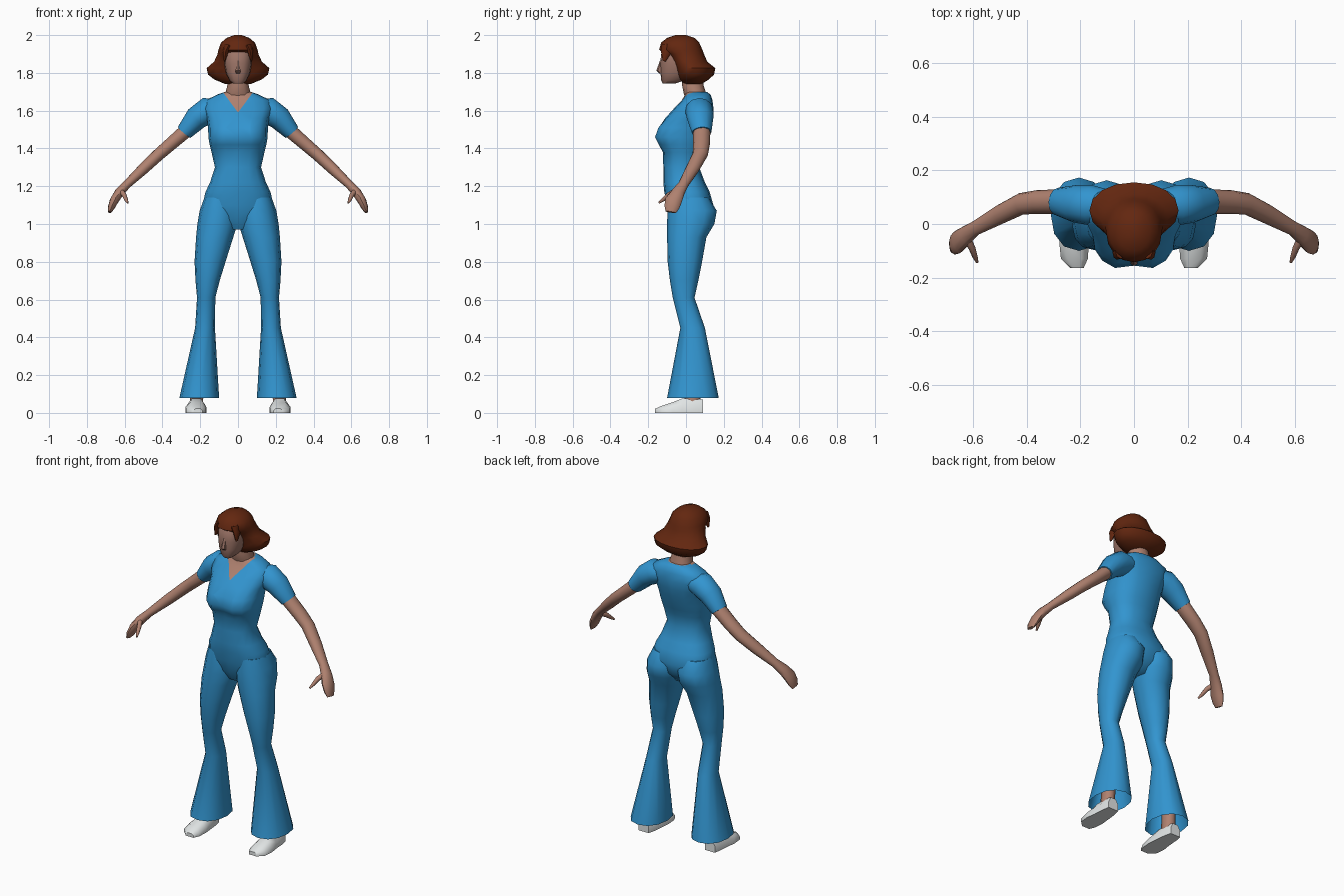
import bpy, bmesh, math
from mathutils import Vector


def material(name, rgb):
    m = bpy.data.materials.new(name)
    m.diffuse_color = (*rgb, 1)
    return m


BLUE = material("blue_cloth", (0.032, 0.30, 0.63))
SKIN = material("skin", (0.43, 0.22, 0.16))
FACE = material("face_skin", (0.34, 0.178, 0.138))
HAIR = material("auburn_hair", (0.125, 0.020, 0.005))
WHITE = material("white_shoe", (0.76, 0.79, 0.79))


def unit_ring(n, p):
    """Points of a superellipse of unit radius, starting at the front."""
    pts = []
    for i in range(n):
        a = 2 * math.pi * i / n - math.pi / 2
        c, s = math.cos(a), math.sin(a)
        pts.append((math.copysign(abs(c) ** (2 / p), c),
                    math.copysign(abs(s) ** (2 / p), s)))
    return pts


def level(z, x0, x1, y0, y1, n=16, p=2.2):
    """Horizontal ring filling the given x and y range."""
    cx, cy, rx, ry = (x0 + x1) / 2, (y0 + y1) / 2, (x1 - x0) / 2, (y1 - y0) / 2
    return [Vector((cx + rx * u, cy + ry * v, z)) for u, v in unit_ring(n, p)]


def tube(path, n=10, ref=(0, 1, 0)):
    """Rings across a path of (x, y, z, radius up, radius along ref)."""
    rings, pts = [], [Vector(q[:3]) for q in path]
    for i, q in enumerate(path):
        t = (pts[min(i + 1, len(pts) - 1)] - pts[max(i - 1, 0)]).normalized()
        side = Vector(ref)
        side = (side - t * side.dot(t)).normalized()
        up = t.cross(side)
        rings.append([pts[i] + up * u * q[3] + side * v * q[4]
                      for u, v in unit_ring(n, 2)])
    return rings


def loft(name, rings, mats, mirror=False, caps=(True, True), edit=None, angle=50):
    bm = bmesh.new()
    rows = [[bm.verts.new(v) for v in r] for r in rings]
    n = len(rows[0])
    for a, b in zip(rows, rows[1:]):
        for i in range(n):
            j = (i + 1) % n
            bm.faces.new((a[i], a[j], b[j], b[i]))
    if caps[0]:
        bm.faces.new(rows[0][::-1])
    if caps[1]:
        bm.faces.new(rows[-1])
    bmesh.ops.recalc_face_normals(bm, faces=bm.faces)
    if edit:
        edit(bm)
    me = bpy.data.meshes.new(name)
    bm.to_mesh(me)
    bm.free()
    ob = bpy.data.objects.new(name, me)
    bpy.context.collection.objects.link(ob)
    for m in mats:
        me.materials.append(m)
    bpy.ops.object.select_all(action='DESELECT')
    ob.select_set(True)
    bpy.context.view_layer.objects.active = ob
    bpy.ops.object.shade_smooth_by_angle(angle=math.radians(angle))
    if mirror:
        mod = ob.modifiers.new("mirror", 'MIRROR')
        mod.use_mirror_merge = False
    return ob


def body(rows, n=16, p=2.2):
    """Centred rings from (z, half width, front y, back y)."""
    return [level(z, -w, w, a, b, n, p) for z, w, a, b in rows]


# Torso with the V neckline cut into its front
def neckline(bm):
    for v in bm.verts:  # hollow between the breasts
        if 1.41 < v.co.z < 1.53 and v.co.y < -0.1 and abs(v.co.x) < 0.02:
            v.co.y += 0.018
    slope, tip = 1.35, 1.59
    for s in (1, -1):
        faces = [f for f in bm.faces if f.calc_center_median().z > 1.53
                 and f.calc_center_median().y < 0.06]
        geom = set(faces)
        for f in faces:
            geom.update(f.edges)
            geom.update(f.verts)
        bmesh.ops.bisect_plane(bm, geom=list(geom), dist=1e-5,
                               plane_co=(0, 0, tip), plane_no=(-s * slope, 0, 1))
    for f in bm.faces:
        c = f.calc_center_median()
        if c.y < 0.06 and c.z > tip + slope * abs(c.x):
            f.material_index = 1


loft("torso", body([
    (0.97, 0.06, -0.05, 0.07), (1.03, 0.15, -0.085, 0.125),
    (1.10, 0.188, -0.10, 0.145), (1.17, 0.172, -0.115, 0.125),
    (1.22, 0.148, -0.12, 0.10), (1.30, 0.122, -0.12, 0.07),
    (1.38, 0.14, -0.122, 0.085), (1.42, 0.15, -0.152, 0.10),
    (1.46, 0.157, -0.173, 0.115), (1.51, 0.158, -0.155, 0.13),
    (1.56, 0.165, -0.11, 0.142), (1.61, 0.183, -0.065, 0.146),
    (1.655, 0.172, -0.022, 0.14), (1.685, 0.11, -0.005, 0.13),
    (1.70, 0.068, 0.0, 0.11)], p=2.4), (BLUE, SKIN), edit=neckline)

# Flared trouser legs, open at the hem
legs = [(1.14, 0.02, 0.178, -0.09, 0.12), (1.07, 0.0, 0.203, -0.098, 0.163),
        (1.0, 0.003, 0.215, -0.10, 0.15), (0.93, 0.025, 0.222, -0.10, 0.108),
        (0.8, 0.066, 0.23, -0.097, 0.085), (0.7, 0.097, 0.225, -0.085, 0.065),
        (0.61, 0.12, 0.217, -0.07, 0.045), (0.45, 0.122, 0.227, -0.03, 0.10),
        (0.08, 0.10, 0.31, -0.10, 0.173)]
loft("trouser_legs", [level(*r, n=12) for r in legs], (BLUE,), True, (True, False))

# Ankles
loft("ankles", [level(0.04, 0.185, 0.255, -0.01, 0.075, 8),
                level(0.22, 0.18, 0.25, 0.0, 0.085, 8)], (SKIN,), True)

# Shoes: flat soles with an arched upper, heel to toe
shoe = [(0.09, 0.19, 0.258, 0.07), (0.05, 0.18, 0.265, 0.078),
        (-0.02, 0.173, 0.27, 0.076), (-0.07, 0.168, 0.278, 0.057),
        (-0.13, 0.172, 0.272, 0.037), (-0.163, 0.187, 0.238, 0.022)]
loft("shoes", [[Vector((a + (b - a) * u, y, t * v)) for u, v in
                ((0, 0), (1, 0), (1, 0.55), (0.75, 1), (0.25, 1), (0, 0.55))]
               for y, a, b, t in shoe], (WHITE,), True)

# Sleeves
loft("sleeves", tube([(0.09, 0.065, 1.61, 0.05, 0.06), (0.16, 0.07, 1.60, 0.072, 0.075),
                      (0.22, 0.075, 1.56, 0.063, 0.07),
                      (0.285, 0.083, 1.485, 0.044, 0.052)], 12), (BLUE,), True)

# Bare arms running into the hands
loft("arms", tube([(0.25, 0.083, 1.53, 0.035, 0.042), (0.285, 0.083, 1.485, 0.039, 0.046),
                   (0.36, 0.082, 1.42, 0.036, 0.044), (0.42, 0.075, 1.368, 0.034, 0.041),
                   (0.50, 0.035, 1.293, 0.031, 0.037), (0.59, -0.015, 1.208, 0.023, 0.028),
                   (0.627, -0.042, 1.168, 0.026, 0.036), (0.655, -0.066, 1.125, 0.024, 0.045),
                   (0.67, -0.075, 1.09, 0.019, 0.04), (0.68, -0.08, 1.063, 0.009, 0.028)]),
     (SKIN,), True)
loft("thumbs", tube([(0.625, -0.05, 1.175, 0.016, 0.016), (0.603, -0.09, 1.155, 0.014, 0.013),
                     (0.592, -0.122, 1.128, 0.010, 0.010),
                     (0.584, -0.143, 1.112, 0.005, 0.005)], 8, (1, 0, 0)), (SKIN,), True)

# Neck
loft("neck", body([(1.64, 0.07, 0.01, 0.11), (1.69, 0.068, -0.012, 0.107),
                   (1.73, 0.057, -0.02, 0.094), (1.80, 0.054, -0.02, 0.09)], 12), (SKIN,))

# Head and nose
loft("head", body([(1.743, 0.026, -0.122, -0.06), (1.76, 0.046, -0.131, -0.01),
                   (1.80, 0.064, -0.135, 0.03), (1.85, 0.073, -0.136, 0.05),
                   (1.90, 0.072, -0.132, 0.05), (1.94, 0.055, -0.10, 0.04)], p=2.4), (FACE,))
loft("nose", [level(1.798, -0.013, 0.013, -0.142, -0.12, 6),
              level(1.812, -0.015, 0.015, -0.157, -0.12, 6),
              level(1.865, -0.007, 0.007, -0.138, -0.12, 6)], (FACE,))

# Bobbed hair, flipped out at the bottom with a fringe over the brow
loft("hair", body([(1.742, 0.07, -0.01, 0.085), (1.765, 0.125, -0.035, 0.12),
                   (1.79, 0.158, -0.045, 0.148), (1.825, 0.166, -0.055, 0.155),
                   (1.86, 0.126, -0.075, 0.112), (1.90, 0.108, -0.105, 0.095),
                   (1.922, 0.104, -0.142, 0.087), (1.96, 0.09, -0.132, 0.07),
                   (1.985, 0.06, -0.10, 0.045), (2.0, 0.02, -0.055, 0.0)], p=2.1), (HAIR,))
loft("forelocks", tube([(0.05, -0.10, 1.945, 0.022, 0.03), (0.066, -0.105, 1.91, 0.015, 0.028),
                        (0.071, -0.115, 1.862, 0.004, 0.008)], 8), (HAIR,), True)
